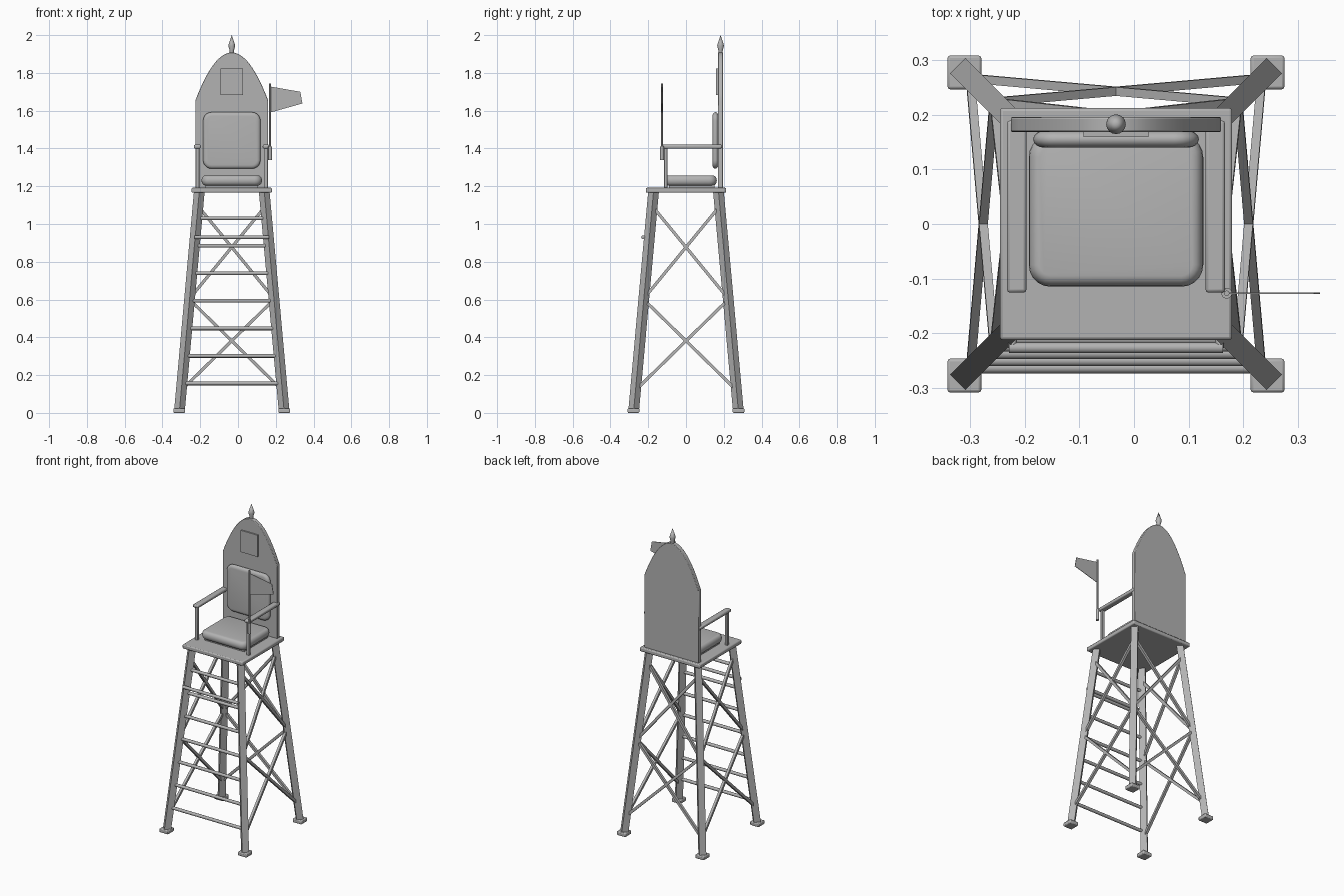
import bpy, bmesh, math
from mathutils import Vector, Matrix

if "Cube" in bpy.data.objects:
    bpy.data.objects.remove(bpy.data.objects["Cube"])

CX = -0.033          # tower axis in x
grey = bpy.data.materials.new("plain_grey")
grey.diffuse_color = (0.45, 0.45, 0.45, 1)
grey.use_nodes = True
grey.node_tree.nodes["Principled BSDF"].inputs["Base Color"].default_value = grey.diffuse_color


def finish(name, bm, bevel=0.0, segs=2, smooth=True):
    bmesh.ops.recalc_face_normals(bm, faces=bm.faces)
    me = bpy.data.meshes.new(name)
    bm.to_mesh(me)
    bm.free()
    me.materials.append(grey)
    ob = bpy.data.objects.new(name, me)
    bpy.context.collection.objects.link(ob)
    if bevel:
        m = ob.modifiers.new("bevel", 'BEVEL')
        m.width, m.segments, m.limit_method = bevel, segs, 'ANGLE'
    if smooth:
        bpy.ops.object.select_all(action='DESELECT')
        ob.select_set(True)
        bpy.context.view_layer.objects.active = ob
        bpy.ops.object.shade_smooth_by_angle(angle=math.radians(35))
    return ob


def box(name, x, y, z, bevel=0.0, segs=2):
    """Box from (min, max) ranges; x is measured from the tower axis."""
    bm = bmesh.new()
    size = [r[1] - r[0] for r in (x, y, z)]
    mid = [sum(r) / 2 for r in (x, y, z)]
    mid[0] += CX
    bmesh.ops.create_cube(bm, size=1, matrix=Matrix.Translation(mid) @ Matrix.Diagonal((*size, 1)))
    return finish(name, bm, bevel, segs, smooth=bevel > 0)


def rod(name, a, b, r, sides=12):
    a, b = Vector(a), Vector(b)
    a.x += CX
    b.x += CX
    bm = bmesh.new()
    rot = (b - a).to_track_quat('Z', 'Y').to_matrix().to_4x4()
    bmesh.ops.create_cone(bm, cap_ends=True, segments=sides, radius1=r, radius2=r,
                          depth=(b - a).length, matrix=Matrix.Translation((a + b) / 2) @ rot)
    return finish(name, bm)


def beam(name, a, b, side, width):
    """Square bar from a to b with one face turned along 'side'."""
    a, b, side = Vector(a), Vector(b), Vector(side)
    a.x += CX
    b.x += CX
    n = (b - a).cross(side).normalized()
    s = n.cross(b - a).normalized()
    bm = bmesh.new()
    rings = [[bm.verts.new(p + (s * i + n * j) * width / 2)
              for i, j in ((-1, -1), (1, -1), (1, 1), (-1, 1))] for p in (a, b)]
    for k in range(4):
        l = (k + 1) % 4
        bm.faces.new((rings[0][k], rings[0][l], rings[1][l], rings[1][k]))
    bm.faces.new(rings[0])
    bm.faces.new(rings[1])
    return finish(name, bm, smooth=False)


def plate(name, outline, y0, y1, bevel=0.0):
    """Outline in x, z extruded from y0 to y1."""
    bm = bmesh.new()
    f = bm.faces.new([bm.verts.new((x, y0, z)) for x, z in outline])
    g = bmesh.ops.extrude_face_region(bm, geom=[f])
    bmesh.ops.translate(bm, vec=(0, y1 - y0, 0),
                        verts=[v for v in g['geom'] if isinstance(v, bmesh.types.BMVert)])
    return finish(name, bm, bevel)


def cushion(name, x, y, z, axis, corner, edge):
    """Rounded-corner slab, soft along the rim; axis is its thin direction."""
    ranges = (x, y, z)
    u, v = [i for i in range(3) if i != axis]
    mid = [sum(r) / 2 for r in ranges]
    half = [(r[1] - r[0]) / 2 for r in ranges]
    bm = bmesh.new()
    loops = []
    for s in range(9):
        t = math.pi * (s / 8 - 0.5)
        inset = edge * (1 - math.cos(t))
        ring = []
        for k in range(4):
            for c in range(6):
                ang = math.pi / 2 * (k + c / 5)
                su, sv = ((1, 1), (-1, 1), (-1, -1), (1, -1))[k]
                p = [0, 0, 0]
                p[axis] = mid[axis] + half[axis] * math.sin(t)
                r = corner - inset
                p[u] = mid[u] + su * (half[u] - corner) + r * math.cos(ang)
                p[v] = mid[v] + sv * (half[v] - corner) + r * math.sin(ang)
                p[0] += CX
                ring.append(bm.verts.new(p))
        loops.append(ring)
    n = len(loops[0])
    for a, b in zip(loops, loops[1:]):
        for i in range(n):
            bm.faces.new((a[i], a[(i + 1) % n], b[(i + 1) % n], b[i]))
    bm.faces.new(loops[0])
    bm.faces.new(loops[-1])
    return finish(name, bm)


def spread(z):
    """Distance of the leg centre lines from the axis at height z."""
    return 0.278 - 0.106 * z / 1.17


# Splayed legs with foot pads
for sx in (-1, 1):
    for sy in (-1, 1):
        a, b = spread(0.01), spread(1.17)
        beam("leg", (sx * a, sy * a, 0.01), (sx * b, sy * b, 1.17), (sx, -sy, 0), 0.04)
        box("foot_pad", (sx * 0.278 - 0.031, sx * 0.278 + 0.031),
            (sy * 0.278 - 0.031, sy * 0.278 + 0.031), (0, 0.024), 0.005)

# Ladder rungs on the front
for i in range(7):
    z = 0.156 + i * 0.1457
    d = spread(z)
    rod("ladder_rung", (-d, -d, z), (d, -d, z), 0.01)

# Grab bar with brackets
rod("grab_bar", (-0.196, -0.227, 0.93), (0.196, -0.227, 0.93), 0.01)
for s in (-1, 1):
    rod("grab_bar_bracket", (s * 0.19, -0.195, 0.93), (s * 0.19, -0.227, 0.93), 0.008)

# Cross braces on the back and both sides
for z0, z1 in ((0.12, 0.6), (0.605, 1.095)):
    a, b = spread(z0), spread(z1)
    for s in (-1, 1):
        beam("back_brace", (s * a, a, z0), (-s * b, b, z1), (0, 1, 0), 0.016)
        for side in (-1, 1):
            beam("side_brace", (side * a, s * a, z0), (side * b, -s * b, z1), (1, 0, 0), 0.016)

# Platform
box("platform", (-0.213, 0.213), (-0.213, 0.213), (1.166, 1.192), 0.006)

# Arched backboard
W, Z0, ZS, ZT = 0.193, 1.19, 1.653, 1.908
arch = [(CX + W * (1 - i / 14), ZS + (ZT - ZS) * (1 - (1 - i / 14) ** 2)) for i in range(29)]
plate("backboard", [(CX - W, Z0), (CX + W, Z0)] + arch, 0.169, 0.196, 0.003)
box("back_panel", (-0.06, 0.06), (0.16, 0.172), (1.683, 1.822))

# Cushions
cushion("seat_cushion", (-0.16, 0.16), (-0.115, 0.163), (1.204, 1.257), 2, 0.04, 0.02)
box("seat_base", (-0.14, 0.14), (-0.09, 0.15), (1.19, 1.21))
cushion("back_cushion", (-0.152, 0.152), (0.14, 0.171), (1.293, 1.592), 1, 0.045, 0.02)

# Armrests and posts
for s in (-1, 1):
    box("armrest", (s * 0.182 - 0.018, s * 0.182 + 0.018), (-0.126, 0.19), (1.4, 1.42), 0.006)
    box("armrest_post", (s * 0.182 - 0.01, s * 0.182 + 0.01), (-0.116, -0.098), (1.19, 1.402), 0.003)

# Flag on its pole
PX = 0.17 - CX
rod("flag_socket", (PX, -0.127, 1.34), (PX, -0.127, 1.41), 0.01)
rod("flag_pole", (PX, -0.127, 1.36), (PX, -0.127, 1.745), 0.005)
plate("flag", [(0.17, 1.59), (0.341, 1.638), (0.33, 1.7), (0.17, 1.728)], -0.1285, -0.1255)

# Turned finial
bm = bmesh.new()
profile = [(0, 1.895), (0.011, 1.895), (0.011, 1.917), (0.018, 1.943), (0.016, 1.952), (0, 2.0)]
vs = [bm.verts.new((CX + r, 0.183, z)) for r, z in profile]
es = [bm.edges.new(p) for p in zip(vs, vs[1:])]
bmesh.ops.spin(bm, geom=vs + es, cent=(CX, 0.183, 0), axis=(0, 0, 1), angle=2 * math.pi, steps=16)
bmesh.ops.remove_doubles(bm, verts=bm.verts, dist=0.0005)
finish("finial", bm)
